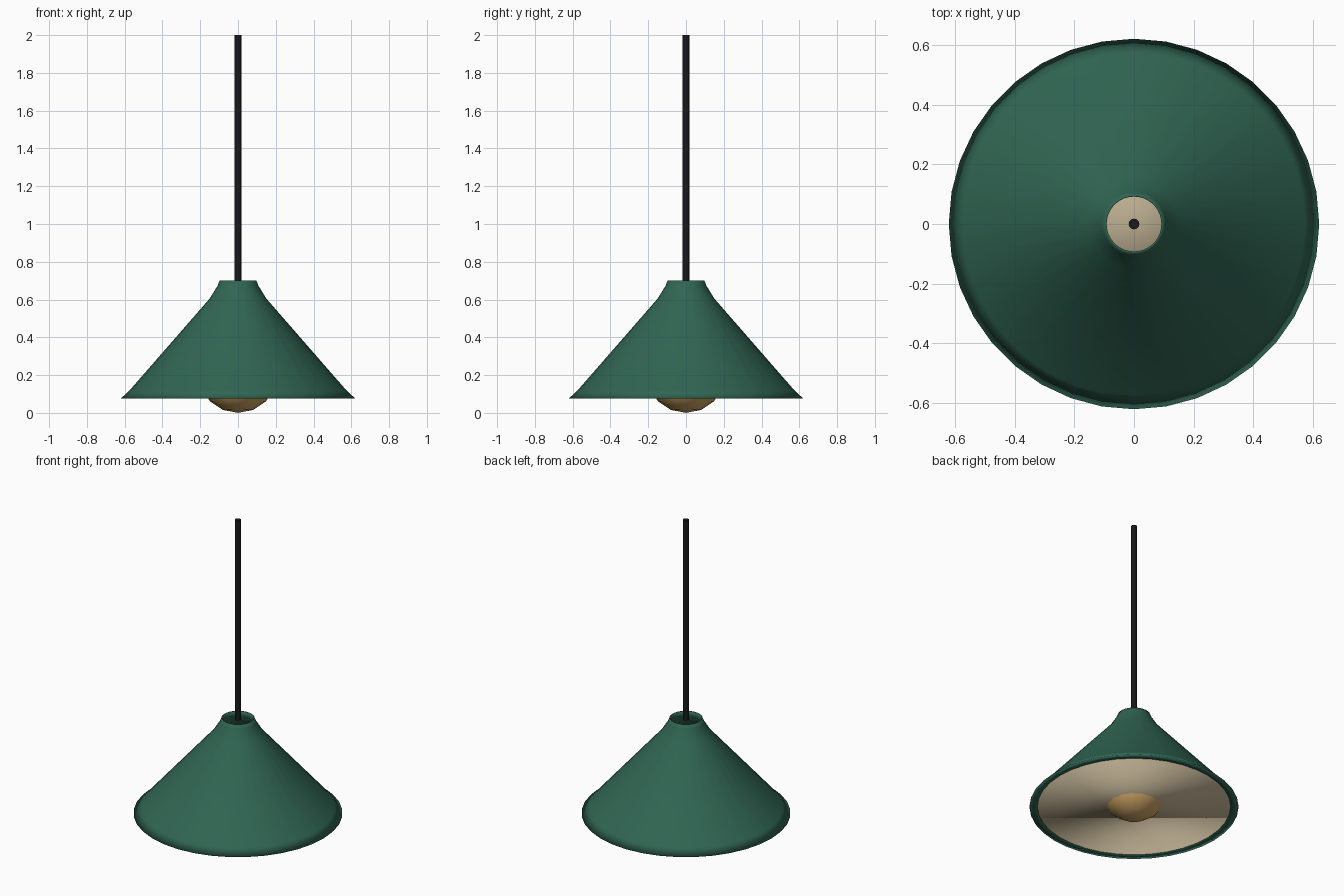
import bpy
import bmesh
from math import cos, sin, pi

old = bpy.data.objects.get("Cube")
if old:
    bpy.data.objects.remove(old, do_unlink=True)


def material(name, rgb):
    m = bpy.data.materials.new(name)
    m.use_nodes = True
    color = (*rgb, 1)
    m.diffuse_color = color
    m.node_tree.nodes["Principled BSDF"].inputs["Base Color"].default_value = color
    return m


def finish(name, bm, mat):
    bmesh.ops.recalc_face_normals(bm, faces=bm.faces)
    for f in bm.faces:
        f.smooth = True
    mesh = bpy.data.meshes.new(name)
    bm.to_mesh(mesh)
    bm.free()
    mesh.materials.append(mat)
    obj = bpy.data.objects.new(name, mesh)
    bpy.context.collection.objects.link(obj)
    return obj


def lathe(name, profile, sides, mat, closed=False):
    """Revolve (radius, height) points; an open profile gets end caps."""
    bm = bmesh.new()
    rings = [[bm.verts.new((r * cos(2 * pi * i / sides), r * sin(2 * pi * i / sides), z))
              for i in range(sides)] for r, z in profile]
    pairs = list(zip(rings, rings[1:]))
    if closed:
        pairs.append((rings[-1], rings[0]))
    else:
        bm.faces.new(rings[0])
        bm.faces.new(rings[-1])
    for a, b in pairs:
        for i in range(sides):
            j = (i + 1) % sides
            bm.faces.new((a[i], a[j], b[j], b[i]))
    return finish(name, bm, mat)


green = material("shade green", (0.03, 0.13, 0.085))
cream = material("lining cream", (0.50, 0.42, 0.28))
amber = material("bulb amber", (0.62, 0.38, 0.13))
black = material("cord black", (0.01, 0.01, 0.011))

# Conical shade with a flared lip, a steeper neck and an open top
lathe("shade", [(0.622, 0.075), (0.575, 0.118), (0.15, 0.605), (0.107, 0.675),
                (0.098, 0.70), (0.092, 0.70), (0.092, 0.67), (0.135, 0.6),
                (0.56, 0.112), (0.575, 0.075)], 36, green, closed=True)

# Closed lining inside the shade
lathe("lining", [(0.577, 0.077), (0.11, 0.58)], 36, cream)

# Bulb peeking out below the lining
bm = bmesh.new()
bmesh.ops.create_uvsphere(bm, u_segments=16, v_segments=8, radius=0.21)
bmesh.ops.translate(bm, verts=bm.verts, vec=(0, 0, 0.21))
finish("bulb", bm, amber)

# Hanging cord
cord = lathe("cord", [(0.018, 0.69), (0.018, 2.0)], 12, black)
for f in cord.data.polygons:
    f.use_smooth = abs(f.normal.z) < 0.5
